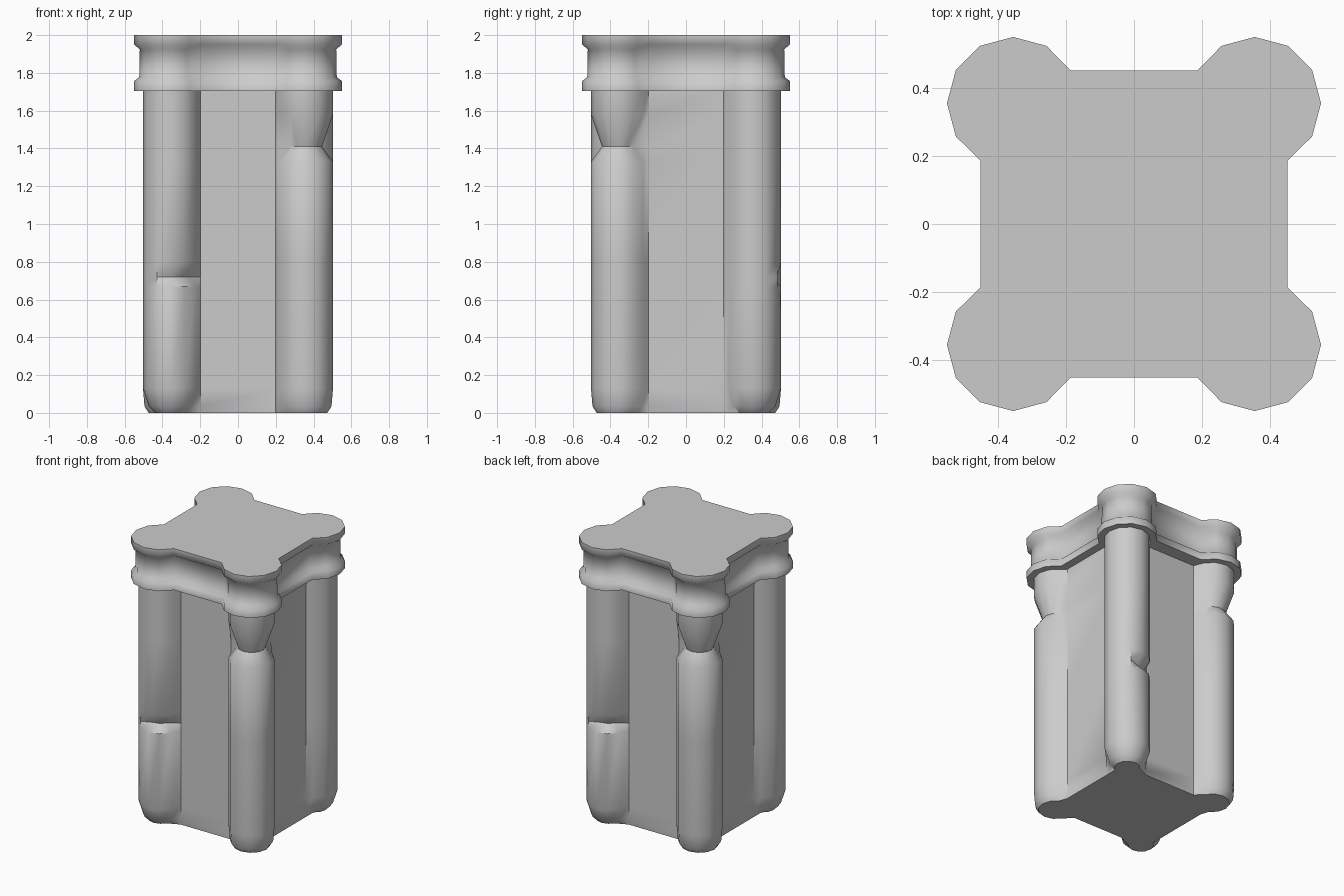
import bpy, bmesh, math

cube = bpy.data.objects.get("Cube")
if cube:
    bpy.data.objects.remove(cube)

stone = bpy.data.materials.new("grey stone")
stone.use_nodes = True
stone.diffuse_color = (0.6, 0.6, 0.6, 1)
stone.node_tree.nodes["Principled BSDF"].inputs["Base Color"].default_value = (0.6, 0.6, 0.6, 1)

LOBE_CENTRE = 0.355


def outline(radius, wall_x, wall_y, join, angles, dent):
    """Four-walled plan with a round lobe on each corner."""
    points = []
    for corner in range(4):
        first, last = (wall_y, wall_x) if corner % 2 else (wall_x, wall_y)
        lobe = [(first, join)]
        for angle in angles:
            r = radius - dent(corner, angle)
            a = math.radians(angle)
            lobe.append((LOBE_CENTRE + r * math.cos(a), LOBE_CENTRE + r * math.sin(a)))
        lobe.append((join, last))
        turn = math.radians(90 * corner)
        c, s = math.cos(turn), math.sin(turn)
        points += [(x * c - y * s, x * s + y * c) for x, y in lobe]
    return points


def loft(name, layers, sharp_angle):
    """Skin a closed solid through (height, outline) layers."""
    bm = bmesh.new()
    rings = [[bm.verts.new((x, y, z)) for x, y in pts] for z, pts in layers]
    n = len(rings[0])
    for low, high in zip(rings, rings[1:]):
        for i in range(n):
            j = (i + 1) % n
            bm.faces.new((low[i], low[j], high[j], high[i]))
    bm.faces.new(rings[0][::-1])
    bm.faces.new(rings[-1])
    mesh = bpy.data.meshes.new(name)
    bm.to_mesh(mesh)
    bm.free()
    mesh.materials.append(stone)
    obj = bpy.data.objects.new(name, mesh)
    bpy.context.collection.objects.link(obj)
    bpy.ops.object.select_all(action="DESELECT")
    obj.select_set(True)
    bpy.context.view_layer.objects.active = obj
    bpy.ops.object.shade_smooth_by_angle(angle=math.radians(sharp_angle))


def worn(even, odd, start=-60):
    """Wear depth for alternate corners, from a start angle round the lobe."""
    def dent(corner, angle):
        if corner % 2:
            return odd
        return even if angle >= start else 0
    return dent


intact = worn(0, 0)


def shaft_plan(dent):
    return outline(0.148, 0.395, 0.36, 0.198, range(-60, 151, 30), dent)


def capital_plan(inset):
    wall = 0.452 - inset
    return outline(0.195 - inset, wall, wall, 0.187 + 0.414 * inset,
                   range(-30, 121, 30), intact)


# Shaft with worn foot, chipped corners and pinched corners
wear = [
    (0.0, worn(0.065, 0.03)),
    (0.035, worn(0.03, 0.008)),
    (0.13, intact),
    (0.67, intact),
    (0.72, worn(0.05, 0, 90)),
    (0.80, intact),
    (1.33, intact),
    (1.41, worn(0, 0.058)),
    (1.58, intact),
    (1.72, intact),
]
loft("column_shaft", [(z, shaft_plan(d)) for z, d in wear], 40)

# Capital with a flange at the bottom and the top
cap = [(1.705, 0), (1.757, 0), (1.777, 0.027), (1.925, 0.03), (1.95, 0), (2.0, 0)]
loft("column_capital", [(z, capital_plan(i)) for z, i in cap], 75)
